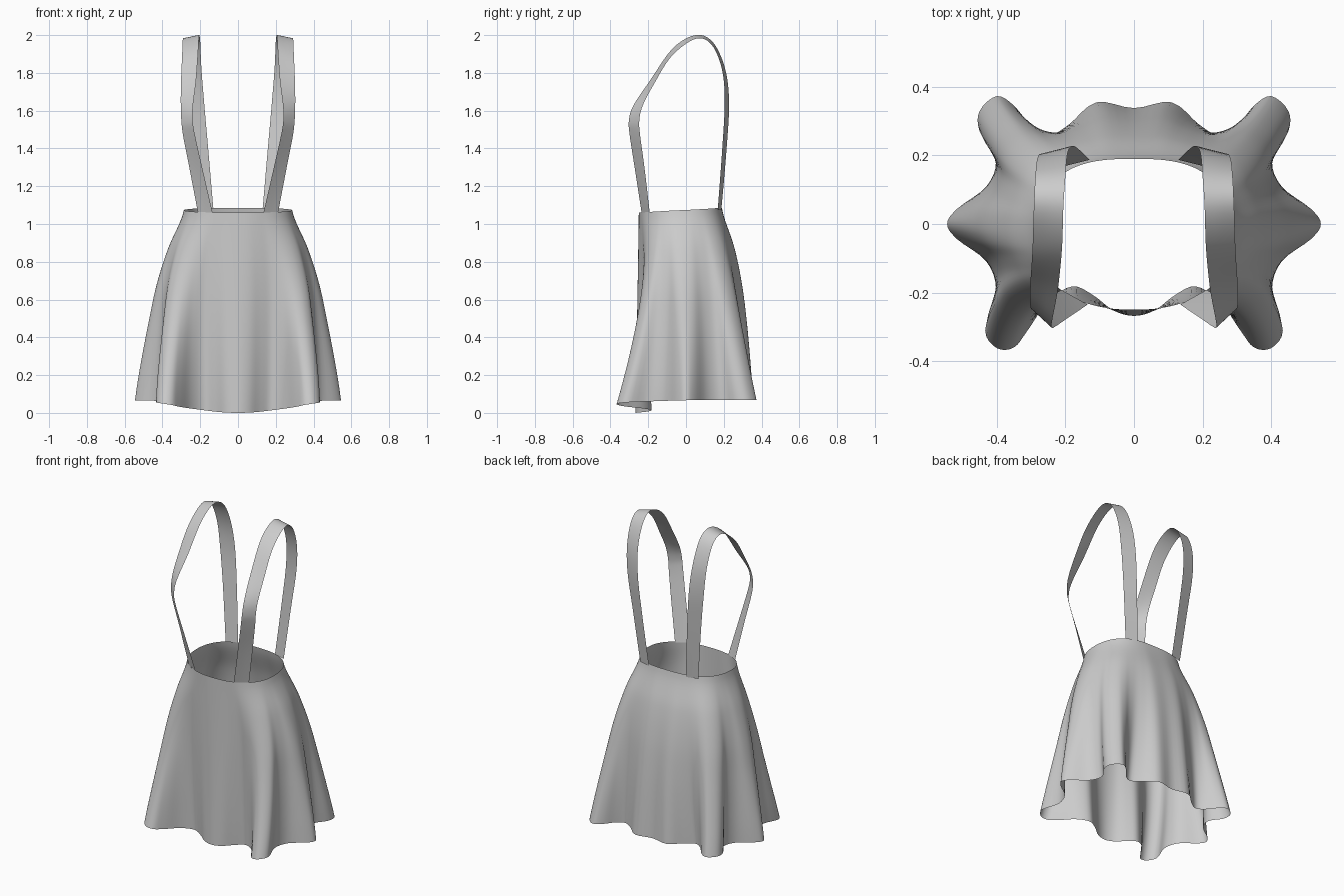
import bpy, math
from mathutils import Vector

if "Cube" in bpy.data.objects:
    bpy.data.objects.remove(bpy.data.objects["Cube"])


def spline(pts, per, closed=False):
    """Catmull-Rom through points of any dimension."""
    n = len(pts)
    get = (lambda i: pts[i % n]) if closed else (lambda i: pts[max(0, min(n - 1, i))])
    out = []
    for i in range(n if closed else n - 1):
        a, b, c, d = (get(i + k) for k in (-1, 0, 1, 2))
        for j in range(per):
            u = j / per
            out.append(tuple(0.5 * (2 * q + (r - p) * u + (2 * p - 5 * q + 4 * r - s) * u * u
                                    + (3 * q - p - 3 * r + s) * u ** 3)
                             for p, q, r, s in zip(a, b, c, d)))
    if not closed:
        out.append(tuple(pts[-1]))
    return out


def loft(name, rows, closed):
    """Skin rows of points into one smooth sheet."""
    n = len(rows[0])
    verts = [p for r in rows for p in r]
    faces = [(i * n + j, (i + 1) * n + j, (i + 1) * n + (j + 1) % n, i * n + (j + 1) % n)
             for i in range(len(rows) - 1) for j in range(n if closed else n - 1)]
    me = bpy.data.meshes.new(name)
    me.from_pydata(verts, [], faces)
    me.polygons.foreach_set("use_smooth", [True] * len(faces))
    ob = bpy.data.objects.new(name, me)
    bpy.context.collection.objects.link(ob)
    return ob


# Hem outline, right half from front centre to back centre
HEM = [(0, -.268), (.06, -.252), (.12, -.207), (.18, -.182), (.25, -.225), (.31, -.31),
       (.35, -.36), (.40, -.362), (.434, -.31), (.40, -.20), (.43, -.11), (.515, -.045),
       (.545, 0), (.515, .045), (.43, .11), (.40, .19), (.45, .27), (.45, .33), (.40, .373),
       (.35, .345), (.30, .285), (.25, .257), (.19, .29), (.11, .355), (0, .338)]
# Smooth body from waist to hem: half width, back depth
BODY = spline([(.287, .19), (.352, .245), (.395, .278), (.415, .295), (.435, .305), (.46, .31)], 8)

# Skirt: smooth oval waist blending into the folded hem
rows = []
for k, (rx, back) in enumerate(BODY):
    t = k / (len(BODY) - 1)
    cy = -.03 * (1 - t)
    half = []
    for i, (hx, hy) in enumerate(HEM):
        a = math.pi * (i / (len(HEM) - 1) - .5)
        s = math.sin(a)
        w = t ** (1.1 if i < 4 else 1.5)
        e = .87 if s < 0 else .87 - .12 * (1 - t) * s
        x = 0 if i in (0, len(HEM) - 1) else rx * math.cos(a) ** e
        y = cy + math.copysign(abs(s) ** e, s) * (back - cy if s > 0 else .25 + cy)
        top = 1.073 + .013 * s
        low = .068 * (1 - ((1 - s) / 2) ** 6)
        half.append((x + (hx - x) * w, y + (hy - y) * w, top + (low - top) * t))
    ring = half + [(-x, y, z) for x, y, z in half[-2:0:-1]]
    rows.append(spline(ring, 4, True))
loft("skirt", rows, True)

# Straps: inner and outer ribbon edge, front waist over the shoulder to back waist
STRAP = [(.135, -.235, 1.06, .212, -.192, 1.06),
         (.19, -.272, 1.30, .258, -.220, 1.30),
         (.228, -.298, 1.47, .291, -.243, 1.47),
         (.24, -.302, 1.55, .30, -.247, 1.55),
         (.238, -.277, 1.63, .303, -.228, 1.63),
         (.222, -.19, 1.76, .302, -.17, 1.74),
         (.21, -.07, 1.93, .296, -.075, 1.89),
         (.206, .05, 2.0, .292, .05, 1.98),
         (.20, .14, 1.965, .288, .135, 1.95),
         (.194, .205, 1.83, .282, .19, 1.82),
         (.18, .228, 1.65, .27, .205, 1.65),
         (.158, .215, 1.40, .24, .192, 1.40),
         (.13, .187, 1.075, .205, .168, 1.075)]
for side, label in ((1, "right"), (-1, "left")):
    rows = []
    for p in spline(STRAP, 6):
        a, b = Vector(p[:3]), Vector(p[3:])
        pts = [a.lerp(b, j / 3) for j in range(4)][::side]
        rows.append([(v.x * side, v.y, v.z) for v in pts])
    loft(label + "_shoulder_strap", rows, False)
